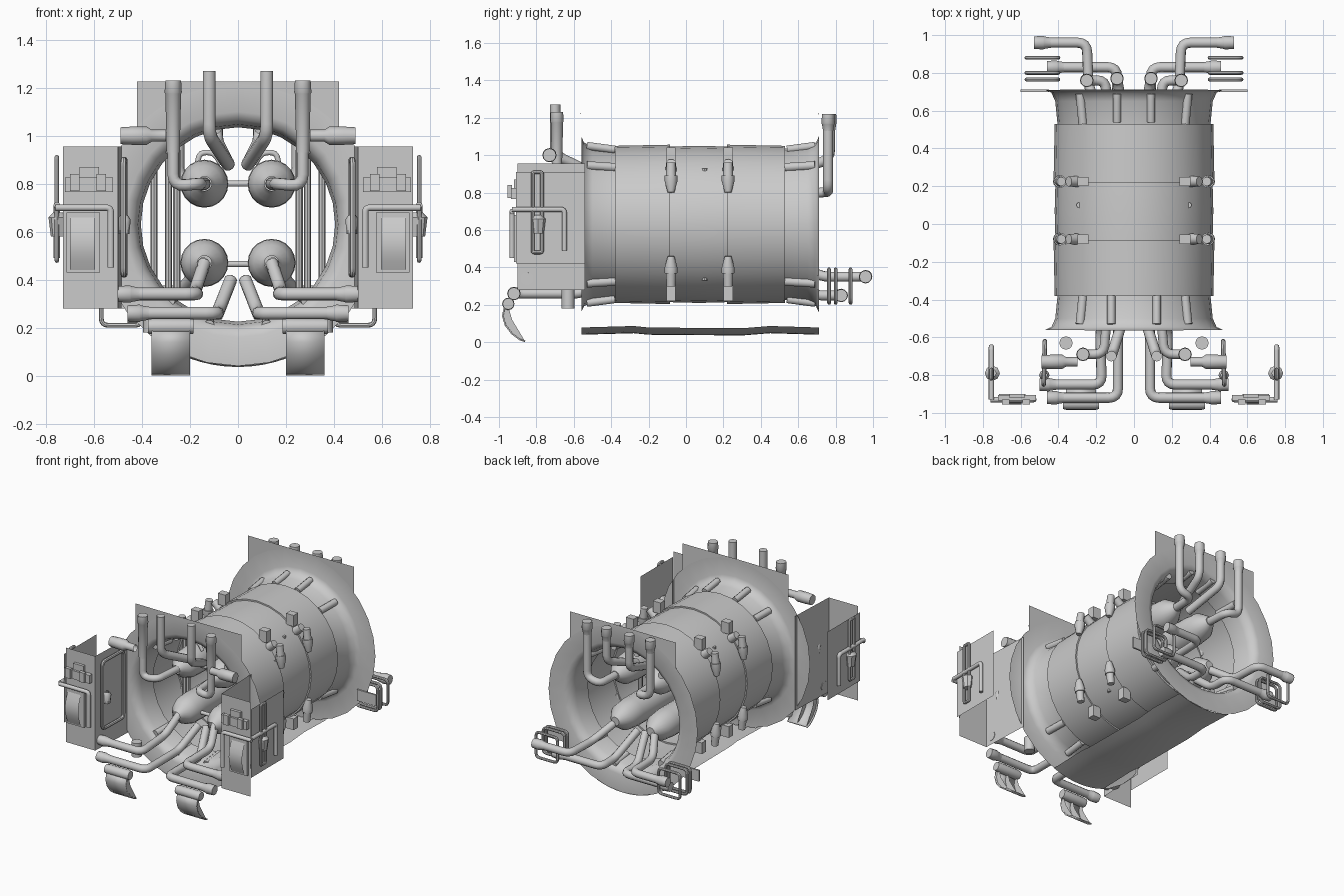
import bpy, bmesh, math
from mathutils import Vector

if "Cube" in bpy.data.objects:
    bpy.data.objects.remove(bpy.data.objects["Cube"])

CZ = 0.63  # height of the drum axis


def mesh_obj(name, verts, faces, angle=None):
    me = bpy.data.meshes.new(name)
    me.from_pydata([tuple(v) for v in verts], [], faces)
    ob = bpy.data.objects.new(name, me)
    bpy.context.collection.objects.link(ob)
    if angle:
        smooth(ob, angle)
    return ob


def smooth(ob, angle=40):
    bpy.ops.object.select_all(action='DESELECT')
    ob.select_set(True)
    bpy.context.view_layer.objects.active = ob
    bpy.ops.object.shade_smooth_by_angle(angle=math.radians(angle))


def lathe(name, profile, origin, axis, n=12, angle=40):
    """Spin (distance along axis, radius) pairs around an axis."""
    q = Vector((0, 0, 1)).rotation_difference(Vector(axis).normalized())
    verts, faces = [], []
    for d, r in profile:
        for i in range(n):
            a = 2 * math.pi * i / n
            verts.append(Vector(origin) + q @ Vector((r * math.cos(a), r * math.sin(a), d)))
    for k in range(len(profile) - 1):
        for i in range(n):
            j = (i + 1) % n
            faces.append((k*n + i, k*n + j, k*n + n + j, k*n + n + i))
    return mesh_obj(name, verts, faces, angle)


def box(name, x, y, z):
    v = [(a, b, c) for a in x for b in y for c in z]
    f = [(0, 1, 3, 2), (4, 6, 7, 5), (0, 4, 5, 1), (2, 3, 7, 6), (0, 2, 6, 4), (1, 5, 7, 3)]
    return mesh_obj(name, v, f)


def pipe(name, pts, r=0.027, fillet=0.05, closed=False, res=3):
    """Round tube along a path with rounded corners."""
    p = [Vector(c) for c in pts]
    n = len(p)
    path = []
    for i in range(n):
        if not closed and i in (0, n - 1):
            path.append(p[i])
            continue
        u, w = p[i - 1] - p[i], p[(i + 1) % n] - p[i]
        a = p[i] + u.normalized() * min(fillet, u.length * .45)
        b = p[i] + w.normalized() * min(fillet, w.length * .45)
        for t in (0, .25, .5, .75, 1):
            path.append(a * (1-t)**2 + p[i] * 2*t*(1-t) + b * t*t)
    cu = bpy.data.curves.new(name, 'CURVE')
    cu.dimensions = '3D'
    cu.bevel_depth, cu.bevel_resolution, cu.use_fill_caps = r, res, True
    sp = cu.splines.new('POLY')
    sp.points.add(len(path) - 1)
    for s, c in zip(sp.points, path):
        s.co = (*c, 1)
    sp.use_cyclic_u = closed
    ob = bpy.data.objects.new(name, cu)
    bpy.context.collection.objects.link(ob)
    bpy.ops.object.select_all(action='DESELECT')
    ob.select_set(True)
    bpy.context.view_layer.objects.active = ob
    bpy.ops.object.convert(target='MESH')
    smooth(bpy.context.object)


def fitted_pipe(name, pts, length=0.09, **kw):
    """Pipe with a wider coupling on its last end."""
    pipe(name, pts, **kw)
    a, b = Vector(pts[-1]), Vector(pts[-2])
    lathe(name + "_coupling", [(0, 0), (0, .033), (.05, .036), (.055, .033), (length, .027)], a, b - a)


# drum shell: open tube with raised bands and flat flared ends
lathe("drum_shell", [(-.56, .59), (-.56, .47), (-.545, .437), (-.5, .417), (-.38, .405), (-.38, .42),
      (-.085, .426), (-.085, .416), (.07, .42), (.22, .416), (.22, .426), (.53, .42), (.53, .405),
      (.65, .417), (.695, .437), (.71, .47), (.71, .59)], (0, 0, CZ), (0, 1, 0), 28, 60)

# square top corners of both end plates
arc = [math.radians(45 + i * 5) for i in range(10)]
for y, end in ((-.561, "front"), (.711, "rear")):
    for s in (-1, 1):
        v = [(s*.42, y, 1.0), (s*.42, y, 1.225), (0, y - .004, 1.225)]
        v += [(s*.585*math.cos(a), y, CZ + .585*math.sin(a)) for a in reversed(arc)]
        mesh_obj(end + "_plate_corner", v, [tuple(range(len(v)))])

# curved belly panel between the end plates
verts, faces = [], []
for y, dz in ((-.56, 0), (-.28, .008), (-.2, 0), (.3, -.004), (.45, .008), (.71, 0)):
    for i in range(9):
        x = -.21 + i * .0525
        verts.append((x, y, CZ + dz - math.sqrt(.59**2 - x*x)))
for k in range(5):
    for i in range(8):
        faces.append((k*9 + i, k*9 + i + 1, k*9 + i + 10, k*9 + i + 9))
mesh_obj("belly_panel", verts, faces, 40)

for s in (-1, 1):
    # inner tanks with rounded ends, and their cross links
    for z in (.80, .47):
        lathe("inner_tank", [(-.5, .03), (-.47, .045), (-.44, .075), (-.38, .097), (-.3, .1),
              (.42, .1), (.52, .09), (.58, .05), (.6, .03), (.6, 0)], (s*.14, 0, z), (0, 1, 0), 20)
    # upright rods inside the drum
    for x, y, h in ((.255, -.2, .31), (.29, .1, .3), (.35, -.1, .22)):
        pipe("inner_upright", [(s*x, y, CZ - h), (s*x, y, CZ + h)], .015, res=2)
    pipe("tank_handle", [(s*.17, -.3, .88), (s*.16, -.3, .93), (s*.1, -.3, .93), (s*.07, -.3, .88)], .012)

    # front upper pipes
    fitted_pipe("front_outer_riser", [(s*.14, -.46, .8), (s*.16, -.69, .8), (s*.27, -.69, .79), (s*.27, -.69, 1.23)],
                r=.025, length=.3)
    pipe("front_inner_riser", [(s*.04, -.45, .88), (s*.12, -.70, 1.0), (s*.12, -.70, 1.27)], .028)
    lathe("front_side_coupling", [(0, 0), (0, .035), (.05, .038), (.11, .038), (.13, .025), (.19, .025)],
          (s*.49, -.73, 1.0), (-s, 0, 0))
    # front lower pipes
    fitted_pipe("front_outer_drain", [(s*.14, -.46, .47), (s*.18, -.57, .35), (s*.17, -.85, .34), (s*.5, -.85, .34)])
    fitted_pipe("front_inner_drain", [(s*.03, -.4, .40), (s*.085, -.55, .26), (s*.085, -.92, .26), (s*.46, -.92, .26)])
    lathe("drain_stub", [(0, 0), (0, .035), (.1, .035), (.1, 0)], (s*.36, -.63, .18), (0, 0, 1))
    # rear pipes
    fitted_pipe("rear_outer_riser", [(s*.14, .55, .8), (s*.15, .76, .8), (s*.25, .76, .82), (s*.25, .76, 1.22)])
    fitted_pipe("rear_inner_riser", [(s*.04, .5, .88), (s*.09, .77, .98), (s*.09, .77, 1.22)])
    fitted_pipe("rear_outer_drain", [(s*.14, .55, .47), (s*.24, .72, .35), (s*.25, .96, .35), (s*.53, .96, .35)])
    fitted_pipe("rear_inner_drain", [(s*.03, .5, .40), (s*.09, .68, .25), (s*.09, .83, .25), (s*.46, .83, .25)])
    # rear clamp frames around the drains
    for y in (.765, .80, .88):
        pipe("rear_clamp", [(s*.40, y, .21), (s*.57, y, .21), (s*.57, y, .39), (s*.40, y, .39)],
             .01, .03, True, 2)
    box("rear_clamp_plate", (s*.45, s*.6), (.70, .712), (.28, .36))

    # stiffening ribs at both ends
    for x, y0, y1, zs in ((.12, -.38, -.53, 1), (.09, .54, .69, 1), (.12, -.38, -.53, -1), (.09, .54, .69, -1)):
        h = CZ + zs * .40
        pipe("end_rib", [(s*x, y0, h), (s*x, y1, h + zs*.02)], .022)
    for y0, y1 in ((-.38, -.53), (.53, .69)):
        for zs in (-1, 1):
            pipe("side_rib", [(s*.27, y0, CZ + zs*.305), (s*.285, y1, CZ + zs*.315)], .024)

    # hose couplings along the two band seams
    for y in (-.08, .225):
        for z, d in ((.96, -1), (.30, 1)):
            lathe("seam_coupling", [(0, 0), (0, .024), (.07, .027), (.07, .034), (.1, .034), (.16, .018), (.16, 0)],
                  (s*.385, y, z), (s*.1, 0, d))
        for z in (1.0, .26):
            box("seam_clip", (s*.24, s*.30), (y - .025, y + .025), (z - .04, z + .04))
        lathe("seam_plug", [(0, .03), (.06, .026), (.06, 0)], (s*.30, y, .92), (s*.6, 0, .5))

    # side equipment panel: inner wall and front wall of one folded sheet
    a, b, c = (s*.485, -.54), (s*.5, -.9), (s*.73, -.9)
    mesh_obj("side_panel", [(*q, z) for z in (.28, .955) for q in (a, b, c)], [(0, 1, 4, 3), (1, 2, 5, 4)])
    # front latch of the panel
    box("panel_top_bar", (s*.52, s*.72), (-.935, -.905), (.765, .825))
    for x in (.55, .66):
        box("panel_bar_block", (s*x, s*(x + .04)), (-.955, -.93), (.77, .84))
    box("panel_hood", (s*.58, s*.66), (-.92, -.9), (.82, .87))
    pipe("panel_handle", [(s*.76, -.93, .70), (s*.53, -.93, .70), (s*.53, -.93, .45)], .014, .02)
    box("panel_slot_frame", (s*.575, s*.715), (-.92, -.9), (.43, .68))
    v = [(s*x, -.925 - .03*math.sin(math.pi*t/6), .44 + .22*t/6) for t in range(7) for x in (.595, .70)]
    mesh_obj("panel_grip", v, [(2*i, 2*i + 1, 2*i + 3, 2*i + 2) for i in range(6)], 40)
    # outer side plate with its rod frame
    mesh_obj("outer_side_plate", [(s*.74, y, z) for y, z in ((-.91, .42), (-.54, .42), (-.54, .91), (-.91, .91))],
             [(0, 1, 2, 3)])
    pipe("outer_frame", [(s*.755, -.82, .48), (s*.755, -.77, .48), (s*.755, -.77, .91), (s*.755, -.82, .91)],
         .01, .01, True, 2)
    pipe("outer_rod", [(s*.755, -.93, .71), (s*.755, -.65, .71), (s*.755, -.65, .49)], .014, .02)
    lathe("outer_latch", [(0, .02), (.02, .04), (.1, .03), (.1, 0)], (s*.75, -.79, .68), (0, 0, -1), 8)
    # rods and latches on the inner wall
    pipe("inner_frame", [(s*.478, -.85, .42), (s*.472, -.62, .42), (s*.472, -.62, .90), (s*.478, -.85, .90)],
         .012, .03, True, 2)
    lathe("inner_latch", [(0, .015), (.02, .028), (.08, .022), (.08, 0)], (s*.475, -.8, .67), (0, 0, -1), 8)

    # lower front curved step and its roller bar
    lathe("step_roller", [(0, 0), (0, .03), (.02, .033), (.17, .033), (.19, .03), (.19, 0)],
          (s*.185, -.95, .205), (s, 0, 0))
    prof = [(-.97, .19), (-.98, .14), (-.965, .09), (-.93, .045), (-.89, .015), (-.86, .004)]
    v = [(s*x, y, z) for y, z in prof for x in (.2, .36)]
    step = mesh_obj("curved_step", v, [(2*i, 2*i + 1, 2*i + 3, 2*i + 2) for i in range(5)], 40)
    m = step.modifiers.new("thickness", 'SOLIDIFY')
    m.thickness, m.offset = .008, 0
    for x in (.2, .275, .35):
        v = [(s*x, y, z) for y, z in prof] + [(s*x, -.93, .12), (s*x, -.95, .19)]
        mesh_obj("step_web", v, [tuple(range(8))])

# links joining the left and right tanks
for z in (.80, .465):
    pipe("tank_link", [(-.08, -.35, z), (.08, -.35, z)], .013)

# make normals consistent on every part
for ob in bpy.context.scene.objects:
    bm = bmesh.new()
    bm.from_mesh(ob.data)
    bmesh.ops.recalc_face_normals(bm, faces=bm.faces)
    bm.to_mesh(ob.data)
    bm.free()
